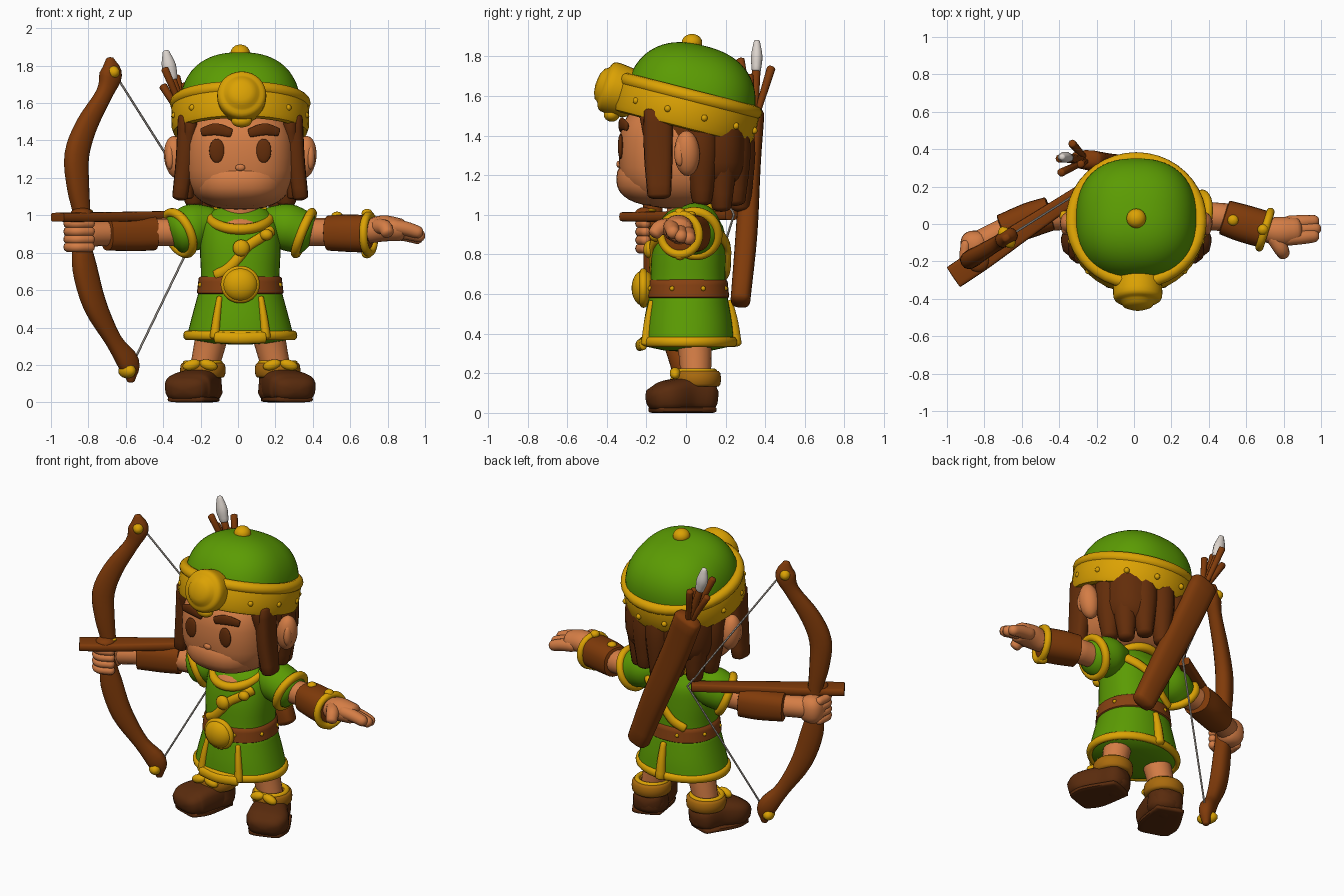
import bpy, math
from mathutils import Vector, Euler

if "Cube" in bpy.data.objects:
    bpy.data.objects.remove(bpy.data.objects["Cube"])

CX = 0.012  # body centre line


def material(name, rgb):
    m = bpy.data.materials.new(name)
    m.diffuse_color = (*rgb, 1)
    m.use_nodes = True
    m.node_tree.nodes["Principled BSDF"].inputs["Base Color"].default_value = m.diffuse_color
    return m


GREEN = material("green cloth", (0.105, 0.33, 0.001))
GOLD = material("gold", (0.71, 0.36, 0.001))
BRONZE = material("dark gold", (0.40, 0.145, 0.004))
WOOD = material("wood brown", (0.215, 0.043, 0.003))
HAIR = material("hair brown", (0.125, 0.026, 0.003))
BOOT = material("boot brown", (0.10, 0.024, 0.004))
BELT = material("belt leather", (0.24, 0.052, 0.006))
SKIN = material("skin", (0.66, 0.205, 0.060))
FEATHER = material("feather white", (0.72, 0.66, 0.61))
STRING = material("string grey", (0.52, 0.47, 0.42))


def make(name, verts, faces, mat):
    me = bpy.data.meshes.new(name)
    me.from_pydata(verts, [], faces)
    me.materials.append(mat)
    ob = bpy.data.objects.new(name, me)
    bpy.context.collection.objects.link(ob)
    bpy.ops.object.select_all(action='DESELECT')
    ob.select_set(True)
    bpy.context.view_layer.objects.active = ob
    bpy.ops.object.mode_set(mode='EDIT')
    bpy.ops.mesh.select_all(action='SELECT')
    bpy.ops.mesh.normals_make_consistent(inside=False)
    bpy.ops.object.mode_set(mode='OBJECT')
    bpy.ops.object.shade_smooth_by_angle(angle=math.radians(50))
    return ob


def power(v, p):
    return math.copysign(abs(v) ** (2 / p), v)


def grid_faces(rows, n, closed):
    return [(i * n + j, i * n + (j + 1) % n, (i + 1) % rows * n + (j + 1) % n, (i + 1) % rows * n + j)
            for i in range(rows if closed else rows - 1) for j in range(n)]


def ball(name, loc, size, mat, rot=(0, 0, 0), p=2, n=24, low=0.01):
    """Rounded solid: p=2 is an ellipsoid, higher p is boxier, low=0.5 is a half dome."""
    e, rows, verts = Euler(rot), n // 2 + 1, []
    for i in range(rows):
        a = math.pi * (low + (0.99 - low) * i / (rows - 1)) - math.pi / 2
        for j in range(n):
            b = 2 * math.pi * j / n
            v = Vector((power(math.cos(a), p) * power(math.cos(b), p) * size[0],
                        power(math.cos(a), p) * power(math.sin(b), p) * size[1],
                        power(math.sin(a), p) * size[2]))
            v.rotate(e)
            verts.append(v + Vector(loc))
    faces = grid_faces(rows, n, False) + [tuple(range(n)), tuple(range((rows - 1) * n, rows * n))]
    return make(name, verts, faces, mat)


def sweep(name, pts, sizes, mat, up=(0, 0, 1), closed=False, p=2, n=16, cap=0.5, steps=4):
    """Sweep a section (half sizes across and along 'up') along a smooth path."""
    up = Vector(up)
    pts = [Vector(q) for q in pts]
    if not isinstance(sizes, list):
        sizes = [sizes] * len(pts)
    sizes = [Vector(s) if isinstance(s, tuple) else Vector((s, s)) for s in sizes]
    if not closed:
        def spline(k):
            k = [2 * k[0] - k[1]] + k + [2 * k[-1] - k[-2]]
            out = []
            for i in range(1, len(k) - 2):
                a, b, c, d = k[i - 1:i + 3]
                out += [0.5 * (2 * b + (c - a) * t + (2 * a - 5 * b + 4 * c - d) * t * t
                               + (3 * b - a - 3 * c + d) * t ** 3) for t in [x / steps for x in range(steps)]]
            return out + [k[-2]]
        pts, sizes = spline(pts), spline(sizes)
        ends = []
        for end, nxt in ((0, 1), (-1, -2)):  # rounded ends
            t = (pts[end] - pts[nxt]).normalized() * min(sizes[end]) * cap
            ends.append([(pts[end] + t * math.sin(a), sizes[end] * math.cos(a)) for a in (0.5, 1.0, 1.4)])
        pts = [q for q, _ in ends[0][::-1]] + pts + [q for q, _ in ends[1]]
        sizes = [s for _, s in ends[0][::-1]] + sizes + [s for _, s in ends[1]]
    m, verts = len(pts), []
    for i in range(m):
        a, b = (pts[i - 1], pts[(i + 1) % m]) if closed else (pts[max(i - 1, 0)], pts[min(i + 1, m - 1)])
        t = (b - a).normalized()
        side = t.cross(up).normalized()
        nor = side.cross(t)
        for j in range(n):
            w = 2 * math.pi * j / n
            verts.append(pts[i] + side * power(math.cos(w), p) * sizes[i].x + nor * power(math.sin(w), p) * sizes[i].y)
    faces = grid_faces(m, n, closed)
    if not closed:
        faces += [tuple(range(n)), tuple(range((m - 1) * n, m * n))]
    return make(name, verts, faces, mat)


def ring(name, centre, normal, rx, ry, minor, mat, p=2):
    nrm = Vector(normal).normalized()
    u = (Vector((0, 1, 0)) if abs(nrm.x) > 0.6 else Vector((1, 0, 0)))
    u = (u - nrm * u.dot(nrm)).normalized()
    v = nrm.cross(u)
    pts = [Vector(centre) + u * math.cos(a) * rx + v * math.sin(a) * ry
           for a in [2 * math.pi * k / 40 for k in range(40)]]
    return sweep(name, pts, minor, mat, up=nrm, closed=True, p=p, n=12)


def loft(name, rows, mat, p=2, cap=0.2):
    """Upright body from rows of (z, half width, half depth, centre y)."""
    return sweep(name, [(CX, r[3], r[0]) for r in rows], [(r[1], r[2]) for r in rows], mat,
                 up=(0, 1, 0), p=p, n=40, cap=cap)


# ---- head and face
ball("head", (CX, -0.03, 1.31), (0.30, 0.31, 0.28), SKIN, p=2.7, n=40)
ball("cheeks", (CX, -0.09, 1.18), (0.25, 0.262, 0.14), SKIN, p=2.4, n=32)
ball("nose", (CX, -0.338, 1.255), (0.026, 0.014, 0.018), SKIN)
for s in (-1, 1):
    ball("eye", (CX + s * .125, -.33, 1.345), (.041, .014, .064), HAIR)
    sweep("eyebrow", [(CX + s * .05, -.328, 1.44), (CX + s * .13, -.325, 1.46), (CX + s * .205, -.298, 1.445)],
          [(.012, .024), (.013, .032), (.01, .022)], HAIR)
    ball("ear", (CX + s * .345, .005, 1.31), (.062, .065, .115), SKIN, rot=(0, s * .12, s * -.3))
    ball("inner_ear", (CX + s * .375, -.03, 1.31), (.025, .03, .065), SKIN)
    sweep("side_lock", [(CX + s * .285, -.14, 1.52), (CX + s * .297, -.14, 1.3), (CX + s * .322, -.135, 1.1)],
          [(.05, .075), (.048, .072), (.042, .06)], HAIR, up=(0, 1, 0), p=3)
    sweep("temple_lock", [(CX + s * .265, -.2, 1.5), (CX + s * .28, -.16, 1.3), (CX + s * .275, -.14, 1.1)],
          [.035, .035, .025], HAIR, up=(0, 1, 0))

# ---- back hair: a rounded mass and broad hanging locks
ball("hair_back", (CX, .07, 1.35), (.305, .24, .24), HAIR, p=3.2, n=32)
for k in range(7):
    a = math.radians(10 + k * 26.7)
    c, s = math.cos(a), math.sin(a)
    low = 1.07 - 0.03 * (k % 2)
    sweep("hair_lock", [(CX + c * .25, .04 + s * .21, 1.46), (CX + c * .255, .04 + s * .225, 1.3),
                        (CX + c * .25, .04 + s * .235, low)], [.085, .085, .05], HAIR, up=(0, 1, 0), n=12)

# ---- tilted cap with gold band
TILT = 0.25
ball("cap_dome", (CX, .015, 1.55), (.325, .33, .313), GREEN, rot=(-TILT, 0, 0), p=2.4, n=48, low=.5)
AX = Vector((0, math.sin(TILT), math.cos(TILT)))
ring("cap_band", (CX, 0, 1.527), AX, .335, .335, (.034, .092), GOLD, p=3.5)
ring("band_upper_rim", Vector((CX, 0, 1.527)) + AX * .075, AX, .342, .342, .035, GOLD)
ball("cap_knob", (CX, .03, 1.868), (.052, .052, .045), GOLD)
sweep("cap_medallion", [(.02, -.28, 1.61), (.02, -.39, 1.646), (.02, -.42, 1.656)], [.125, .13, .09], GOLD, n=32, cap=.4)
ball("medallion_drop", (.02, -.375, 1.505), (.055, .04, .035), GOLD)
for k in range(12):
    a = math.radians(30 * k + 15)
    ball("band_stud", (CX + .362 * math.cos(a), .356 * math.sin(a), 1.512 - .25 * .36 * math.sin(a)),
         (.018, .018, .018), GOLD, n=10)

# ---- torso, neck and collar
loft("neck", [(.93, .12, .11, .02), (1.09, .11, .11, .01)], SKIN)
loft("tunic", [(.56, .225, .20, .01), (.66, .21, .19, .01), (.82, .215, .185, .015),
               (.94, .205, .165, .03), (1.01, .16, .12, .04)], GREEN, p=2.3, cap=.3)
ball("neckline", (CX, -.01, .975), (.15, .155, .06), SKIN, rot=(.36, 0, 0))
ring("collar", (CX, -.005, .985), (0, -.36, .93), .155, .165, .028, GOLD)
loft("belt", [(.585, .232, .208, .01), (.665, .222, .2, .01)], BELT, p=2.2)
ball("buckle", (CX, -.215, .63), (.095, .06, .09), GOLD)
ring("buckle_rim", (CX, -.215, .63), (0, -1, 0), .085, .08, .02, GOLD)
for k in range(8):
    a = math.radians(45 * k + 22)
    ball("belt_stud", (CX + .23 * math.cos(a), .01 + .205 * math.sin(a), .628), (.013,) * 3, GOLD, n=8)


def chest(x, z, side):  # point on tunic surface
    return (CX + x, .02 + side * .19 * (1 - min(abs(x) / .222, 1) ** 2.3) ** .435 * (1 - max(0, z - .85) * .9), z)


for side in (-1, 1):
    sweep("chest_strap", [chest(x, z, side) for x, z in
                          ((.17, .92), (.11, .88), (.04, .835), (0, .785), (-.06, .72), (-.13, .68))],
          (.018, .028), GOLD, n=10)
ball("strap_brooch", (CX + .005, -.185, .825), (.045, .03, .045), GOLD)
ball("strap_button", (CX + .14, -.155, .895), (.035, .03, .03), GOLD)

# ---- flared skirt with gold hem and panel trims
loft("skirt", [(.355, .285, .232, .01), (.46, .258, .222, .01), (.60, .22, .197, .01)], GREEN, p=2.2)
ring("skirt_hem", (CX, .01, .358), (0, 0, 1), .285, .23, (.02, .026), GOLD)
sweep("front_hem", [(CX - .13, -.215, .347), (CX, -.235, .342), (CX + .13, -.215, .347)], (.02, .03), GOLD)
for a, w in ((-118, 1), (-62, 1), (90, 1.25)):
    a = math.radians(a)
    sweep("skirt_trim", [(CX + math.cos(a) * rx, .01 + math.sin(a) * ry, z) for z, rx, ry in
                         ((.35, .292, .24), (.46, .265, .228), (.56, .235, .208))],
          [.026 * w, .021 * w, .015 * w], GOLD, up=(0, 1, 0), n=10)

# ---- legs and boots
for s in (-1, 1):
    sweep("leg", [(CX + s * .13, .03, .46), (CX + s * .16, .045, .32), (CX + s * .195, .05, .17)],
          [.095, .085, .075], SKIN, up=(0, 1, 0))
    sweep("boot_ankle", [(CX + s * .2, .055, .05), (CX + s * .2, .055, .17)], [.105, .095], BOOT, up=(0, 1, 0))
    sweep("boot_foot", [(CX + s * .195, .105, .08), (CX + s * .225, 0, .09), (CX + s * .275, -.1, .08),
                        (CX + s * .292, -.15, .07)],
          [(.095, .078), (.11, .088), (.13, .08), (.11, .064)], BOOT, p=3, n=24, cap=.7)
    sweep("boot_sole", [(CX + s * .195, .12, .016), (CX + s * .26, -.06, .016), (CX + s * .292, -.155, .016)],
          [(.09, .016), (.125, .016), (.1, .016)], BOOT, p=4, n=20, cap=1)
    ring("boot_cuff", (CX + s * .2, .055, .172), (0, 0, 1), .092, .092, (.03, .042), BRONZE, p=3)
    ring("cuff_rim", (CX + s * .2, .05, .208), (0, 0, 1), .092, .092, .016, GOLD)
    for d in (-.045, .045):
        ball("cuff_bow", (CX + s * .215 + d, -.055, .2), (.05, .028, .028), GOLD, rot=(0, d * 6, 0), n=14)

# ---- sleeves and forearms
for s, nrm, end in ((-1, (-.78, -.5, -.38), (-.315, .03, .905)), (1, (.9, -.1, -.36), (.352, .045, .905))):
    sweep("sleeve", [(CX + s * .15, .05, .96), (CX + s * .24, .05, .94), end], [.09, .124, .115], GREEN, n=24)
    ring("sleeve_trim", end, nrm, .115, .118, .025, GOLD)
    sweep("upper_arm", [(CX + s * .28, .05, .91), (s * .5, .035, .91)], .075, SKIN)
sweep("open_bracer", [(.485, .035, .905), (.58, .005, .905), (.70, -.03, .9)], [.094, .1, .1], WOOD, n=24, p=2.4, cap=.1)
ring("open_bracer_trim", (.70, -.03, .9), (.95, -.3, 0), .1, .1, .022, GOLD)
for z in (.795, 1.01):
    ball("bracer_knob", (.69, -.03, z), (.03, .03, .025), GOLD, n=12)
ball("bracer_button", (.53, .02, 1.0), (.03, .03, .02), GOLD, n=12)
sweep("bow_bracer", [(-.45, .055, .905), (-.56, .02, .902), (-.70, -.035, .9)], [.092, .094, .088], WOOD,
      n=24, p=2.6, cap=.1)
sweep("bow_wrist", [(-.68, -.03, .905), (-.82, -.1, .9)], .068, SKIN)

# ---- open hand
sweep("open_palm", [(.70, -.03, .915), (.78, -.04, .93), (.87, -.035, .922)], [.065, (.078, .07), (.07, .06)], SKIN)
for y, z, x in ((-.075, .92, .96), (-.035, .9, .97), (.005, .89, .96)):
    sweep("finger", [(.83, y, z + .02), (.9, y + .005, z + .008), (x, y + .01, z - .01)], [.04, .038, .034], SKIN,
          n=12, cap=.9)
sweep("open_thumb", [(.75, -.07, .94), (.785, -.13, .935), (.80, -.16, .905)], [.044, .04, .034], SKIN, n=12)

# ---- bow hand
ball("bow_palm", (-.85, -.11, .895), (.078, .075, .088), SKIN, p=2.4)
for k in range(4):
    z = .83 + .042 * k
    sweep("grip_finger", [(-.9, -.11, z), (-.905, -.19, z), (-.86, -.23, z), (-.79, -.205, z)], .027, SKIN, n=10, cap=.9)


# ---- bow, stock and string stand in nearly the same upright plane
def plane(x, z, y=-.1, slope=.67):
    return (x, y + (x + .69) * slope, z)


def bow_plane(x, z):
    return plane(x, z, -.078, .6)


ACROSS = (-.514, .857, 0)
BOW = [(-.685, 1.835, .022, .02), (-.68, 1.755, .062, .045), (-.715, 1.65, .045, .04), (-.81, 1.48, .06, .045),
       (-.862, 1.32, .068, .05), (-.855, 1.15, .06, .05), (-.835, 1.0, .045, .045), (-.835, .87, .045, .045),
       (-.82, .72, .068, .05), (-.765, .52, .064, .05), (-.665, .33, .045, .04), (-.585, .21, .06, .045),
       (-.572, .115, .02, .02)]
sweep("bow", [bow_plane(x, z) for x, z, _, _ in BOW], [(w, h) for _, _, w, h in BOW], WOOD, up=ACROSS, p=2.4)
for x, z in ((-.68, 1.765), (-.593, .168)):
    ball("bow_tip_stud", bow_plane(x, z), (.04, .066, .04), GOLD, rot=(0, 0, math.radians(31)), n=14)
sweep("bow_stock", [plane(-.965, .99), plane(-.8, .99), plane(-.5, .995), plane(-.2, 1.0)],
      [(.064, .024), (.064, .026), (.048, .026), (.035, .026)], WOOD, p=5, cap=.1)
ball("stock_mount", plane(-.835, 1.01), (.06, .06, .03), WOOD)
ball("stock_pin", plane(-.80, 1.022), (.025, .025, .01), GOLD, n=10)
for x, z in ((-.645, 1.735), (-.55, .235)):
    sweep("bow_string", [bow_plane(x, z), plane(-.18, 1.0)], .006, STRING, n=6)

# ---- quiver and arrows
sweep("quiver", [(.155, .275, .57), (.01, .305, .9), (-.15, .325, 1.25), (-.255, .345, 1.5)],
      [(.07, .05), (.082, .055), (.088, .052), (.09, .05)], WOOD, up=(0, 1, 0), p=2.8, n=20, cap=.6)
for x, y, z in ((-.39, .275, 1.78), (-.40, .35, 1.69), (-.33, .43, 1.74), (-.285, .32, 1.70)):
    sweep("arrow", [(-.25, .34, 1.45), (x, y, z)], [.014, .022], WOOD, n=8)
sweep("feather_shaft", [(-.25, .34, 1.45), (-.355, .355, 1.74)], .022, WOOD, n=8)
sweep("feather", [(-.35, .355, 1.73), (-.37, .357, 1.8), (-.385, .358, 1.875)],
      [(.028, .024), (.038, .03), (.018, .016)], FEATHER, up=(0, 1, 0), n=10)
